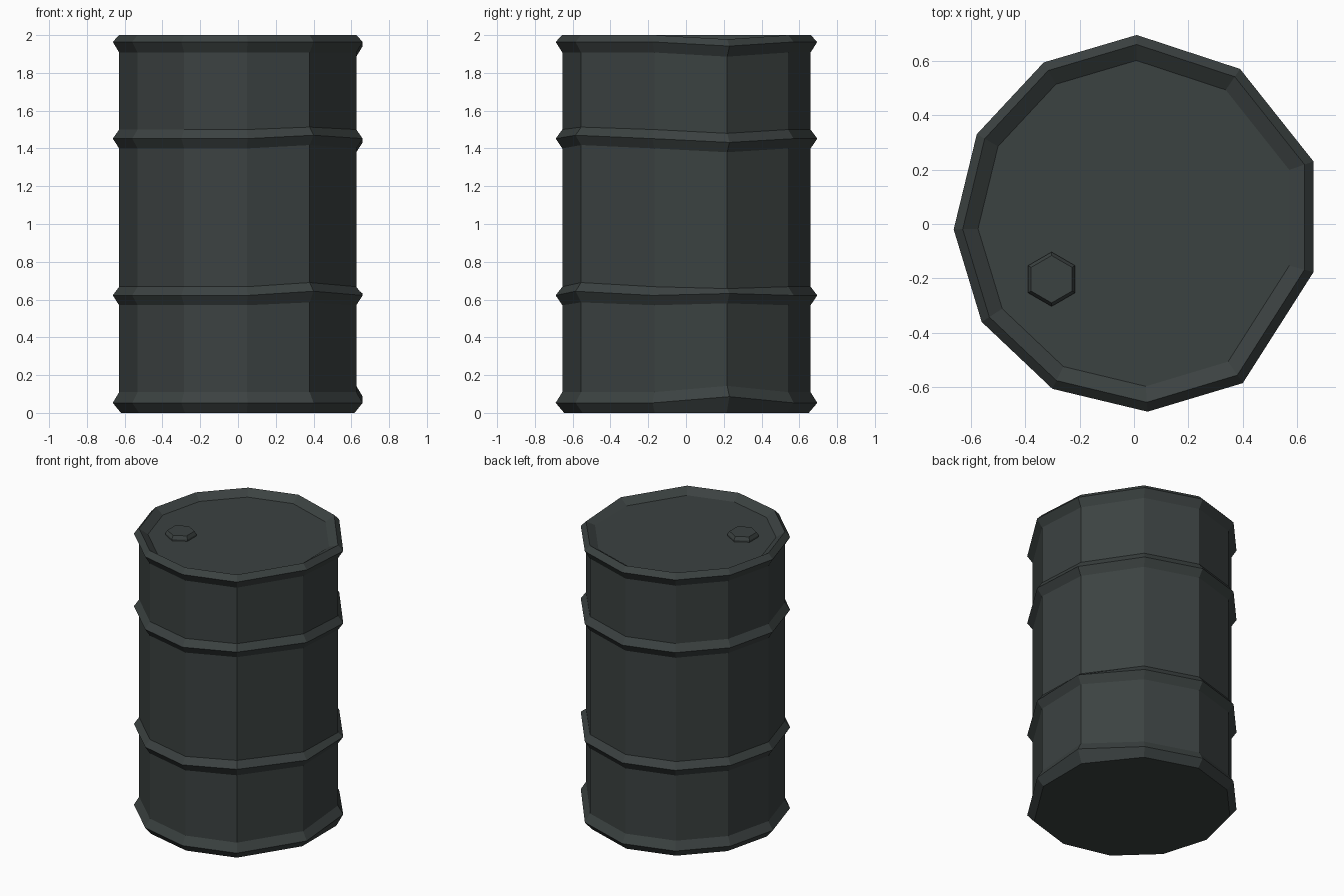
import bpy, math

if "Cube" in bpy.data.objects:
    bpy.data.objects.remove(bpy.data.objects["Cube"])

paint = bpy.data.materials.new("dark_grey_green_paint")
paint.diffuse_color = (0.044, 0.054, 0.053, 1)
paint.use_nodes = True
paint.node_tree.nodes["Principled BSDF"].inputs["Base Color"].default_value = paint.diffuse_color


def make_mesh(name, verts, faces):
    mesh = bpy.data.meshes.new(name)
    mesh.from_pydata(verts, [], faces)
    mesh.materials.append(paint)
    obj = bpy.data.objects.new(name, mesh)
    bpy.context.collection.objects.link(obj)
    return obj


def loft(name, rings):
    """Skin a stack of equal-sized rings and cap both ends."""
    n = len(rings[0])
    verts = [v for ring in rings for v in ring]
    faces = [(k * n + i, k * n + (i + 1) % n, (k + 1) * n + (i + 1) % n, (k + 1) * n + i)
             for k in range(len(rings) - 1) for i in range(n)]
    faces.append(tuple(reversed(range(n))))
    faces.append(tuple(range((len(rings) - 1) * n, len(rings) * n)))
    return make_mesh(name, verts, faces)


# Uneven eleven-sided outline of the ribs, anticlockwise from above
outline = [(0.66, -0.177), (0.66, 0.23), (0.39, 0.57), (0.01, 0.695), (-0.332, 0.594),
           (-0.578, 0.33), (-0.663, -0.02), (-0.56, -0.36), (-0.30, -0.606),
           (0.05, -0.69), (0.40, -0.585)]
DENT, BENT = 1, 10   # corners where the ribs are knocked out of level

# Profile: scale of outline, height, height shift at the dent and bend corners
B = 0.949
profile = [(0.935, 0.0, 0, 0),
           (1, 0.053, 0.033, 0), (B, 0.11, 0.033, 0),
           (B, 0.57, 0.01, 0.015), (1, 0.622, 0.01, 0.022), (B, 0.668, -0.01, 0.022),
           (B, 1.40, -0.02, 0.018), (1, 1.452, -0.02, 0.018), (B, 1.50, -0.02, 0.013),
           (B, 1.908, -0.022, 0), (1, 1.964, -0.022, 0), (0.95, 2.0, -0.022, 0),
           (0.865, 1.96, 0, 0)]
rings = []
for s, z, dent, bend in profile:
    shift = {DENT: dent, BENT: bend}
    rings.append([(x * s, y * s, z + shift.get(i, 0)) for i, (x, y) in enumerate(outline)])
loft("barrel_drum", rings)

# Hexagonal filler cap on the lid
cap = []
for r, z in ((0.10, 1.95), (0.10, 1.972), (0.087, 1.993)):
    cap.append([(-0.303 + r * math.cos(math.radians(30 + 60 * i)),
                 -0.203 + r * math.sin(math.radians(30 + 60 * i)), z) for i in range(6)])
loft("filler_cap", cap)
